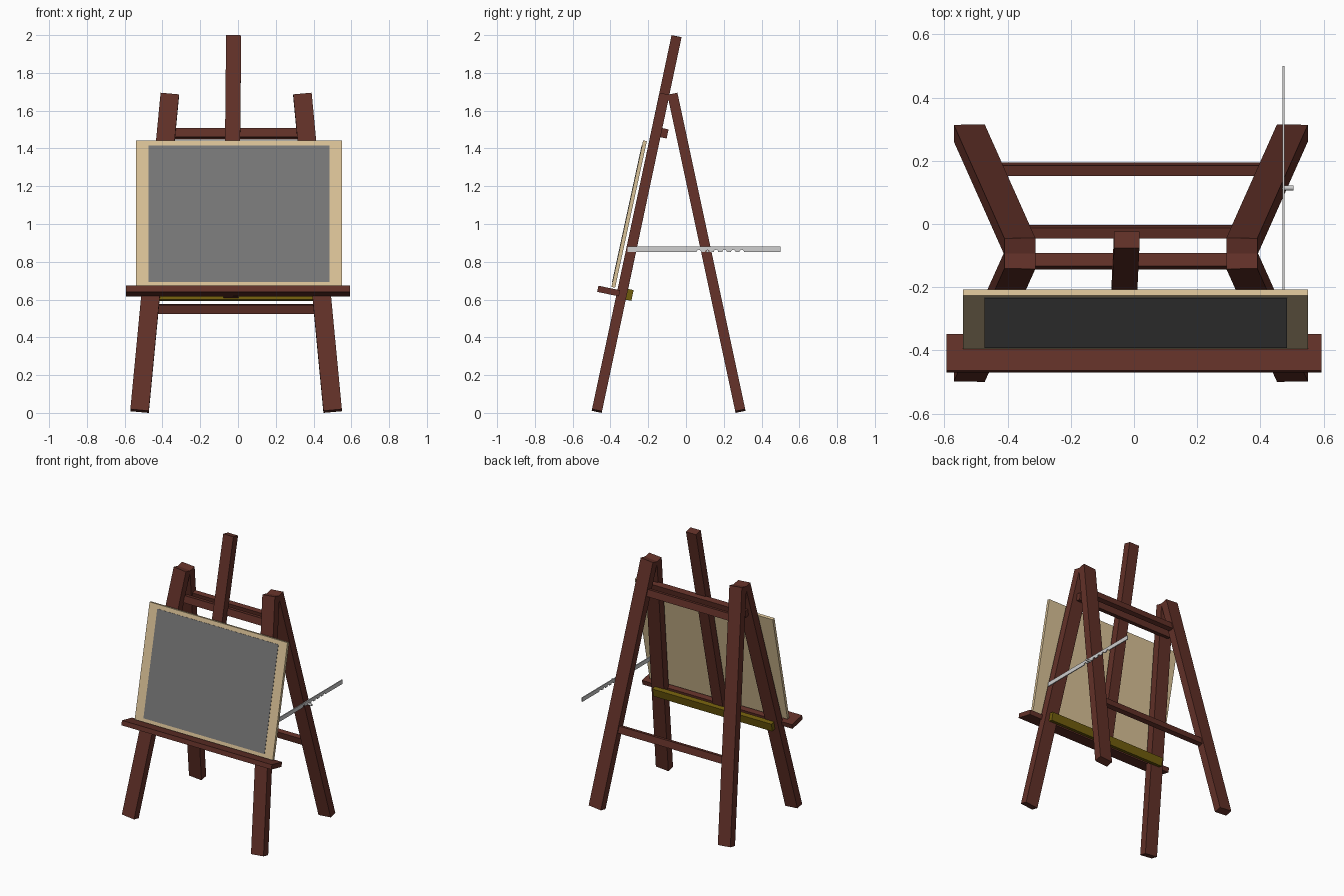
import bpy, bmesh, math
from mathutils import Vector, Matrix

if "Cube" in bpy.data.objects:
    bpy.data.objects.remove(bpy.data.objects["Cube"])


def material(name, rgb):
    m = bpy.data.materials.new(name)
    m.diffuse_color = (*rgb, 1)
    m.use_nodes = True
    m.node_tree.nodes["Principled BSDF"].inputs["Base Color"].default_value = m.diffuse_color
    return m


BROWN = material("dark_red_wood", (0.122, 0.030, 0.021))
TAN = material("pale_wood", (0.70, 0.54, 0.31))
GREY = material("slate_grey", (0.185, 0.185, 0.185))
OLIVE = material("olive", (0.165, 0.11, 0.004))
METAL = material("light_metal", (0.62, 0.62, 0.62))


def finish(name, bm, mat):
    bmesh.ops.recalc_face_normals(bm, faces=bm.faces)
    me = bpy.data.meshes.new(name)
    bm.to_mesh(me)
    bm.free()
    me.materials.append(mat)
    ob = bpy.data.objects.new(name, me)
    bpy.context.collection.objects.link(ob)
    return ob


def beam(name, p0, p1, width, depth, mat):
    """Box running from p0 to p1; width lies along x, depth across it."""
    p0, p1 = Vector(p0), Vector(p1)
    v = (p1 - p0).normalized()
    n = Vector((1, 0, 0)).cross(v).normalized()
    x = v.cross(n)
    rot = Matrix((x, n, v)).transposed().to_4x4()
    bm = bmesh.new()
    bmesh.ops.create_cube(bm, size=1, matrix=Matrix.Translation((p0 + p1) / 2) @ rot
                          @ Matrix.Diagonal((width, depth, (p1 - p0).length, 1)))
    return finish(name, bm, mat)


LEAN = 0.212   # y travel per unit of height
CX = -0.01     # centre line of the legs


def rail(name, y, z, lean, half, height, depth, mat):
    """Horizontal rail leaning with the legs it is fixed to."""
    h = height / 2 / math.hypot(1, lean)
    return beam(name, (CX, y - lean * h, z - h), (CX, y + lean * h, z + h),
                2 * half, depth, mat)


# Four splayed legs
for side, s in (("left", -1), ("right", 1)):
    for place, y0, y1 in (("front", -0.472, -0.115), ("back", 0.288, -0.071)):
        beam(f"{place}_leg_{side}", (CX + s * 0.511, y0, 0.01),
             (CX + s * 0.351, y1, 1.685), 0.098, 0.054, BROWN)

# Central mast
beam("mast", (-0.037, -0.343, 0.612), (-0.023, -0.05, 1.994), 0.08, 0.054, BROWN)

# Cross rails
rail("front_top_rail", -0.118, 1.481, LEAN, 0.39, 0.049, 0.042, BROWN)
rail("back_top_rail", -0.024, 1.475, -LEAN, 0.36, 0.048, 0.034, BROWN)
rail("back_lower_rail", 0.173, 0.55, -LEAN, 0.445, 0.048, 0.034, BROWN)
rail("olive_rail", -0.300, 0.625, LEAN, 0.47, 0.058, 0.034, OLIVE)

# Tray for the board
beam("tray", (0, -0.467, 0.657), (0, -0.352, 0.633), 1.185, 0.033, BROWN)

# Board with slate panel
b0, b1 = Vector((0.005, -0.385, 0.665)), Vector((0.005, -0.217, 1.441))
beam("board", b0, b1, 1.09, 0.020, TAN)
off = Vector((0, -0.010, 0.0022))
beam("slate_panel", b0.lerp(b1, 0.032) + off, b0.lerp(b1, 0.963) + off, 0.957, 0.004, GREY)

# Notched stay bar on the right side
profile = [(0.5, 0.852), (0.5, 0.881), (-0.31, 0.881), (-0.31, 0.852)]
for i in range(6):
    c = 0.068 + i * 0.0455
    for k in range(7):
        a = math.pi * (1 - k / 6)
        profile.append((c + 0.012 * math.cos(a), 0.852 + 0.012 * math.sin(a)))
bm = bmesh.new()
face = bm.faces.new([bm.verts.new((0.469, y, z)) for y, z in profile])
ext = bmesh.ops.extrude_face_region(bm, geom=[face])
bmesh.ops.translate(bm, vec=(0.007, 0, 0),
                    verts=[g for g in ext["geom"] if isinstance(g, bmesh.types.BMVert)])
finish("stay_bar", bm, METAL)

# Peg holding the bar
bm = bmesh.new()
bmesh.ops.create_cone(bm, cap_ends=True, segments=16, radius1=0.008, radius2=0.008, depth=0.055,
                      matrix=Matrix.Translation((0.477, 0.114, 0.856))
                      @ Matrix.Rotation(math.pi / 2, 4, 'Y'))
peg = finish("peg", bm, METAL)
bpy.context.view_layer.objects.active = peg
peg.select_set(True)
bpy.ops.object.shade_smooth_by_angle()
